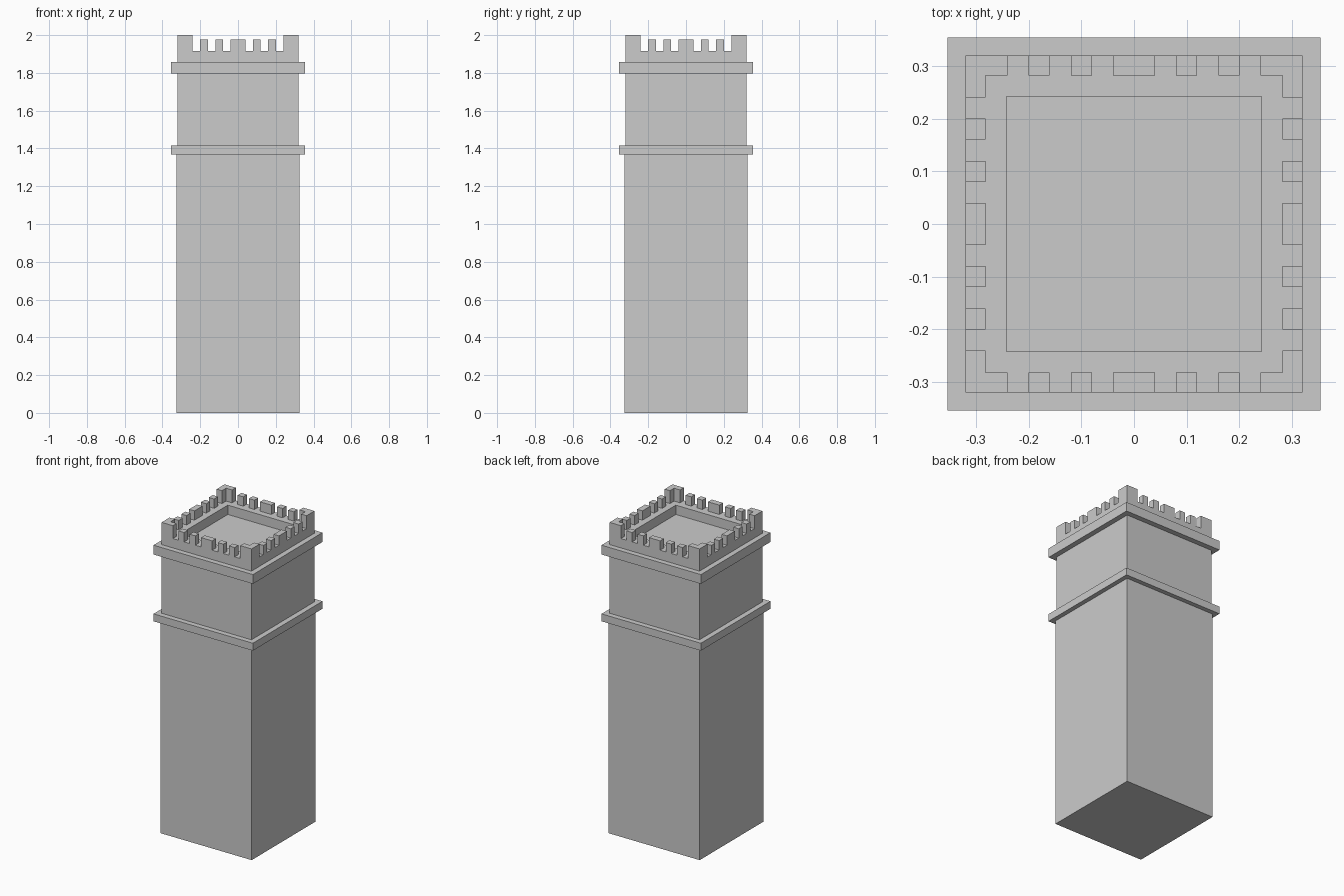
import bpy, bmesh
from math import pi
from mathutils import Matrix

if "Cube" in bpy.data.objects:
    bpy.data.objects.remove(bpy.data.objects["Cube"])


def finish(bm, name):
    bmesh.ops.recalc_face_normals(bm, faces=bm.faces)
    mesh = bpy.data.meshes.new(name)
    bm.to_mesh(mesh)
    bm.free()
    obj = bpy.data.objects.new(name, mesh)
    bpy.context.collection.objects.link(obj)
    return obj


def prism(bm, outline, z0, z1, turn):
    """Extrude an outline upward and turn it about the tower axis."""
    rot = Matrix.Rotation(turn, 4, 'Z')
    low = [bm.verts.new(rot @ Matrix.Translation((x, y, z0)).translation) for x, y in outline]
    high = [bm.verts.new(v.co + (rot @ Matrix.Translation((0, 0, z1 - z0))).translation) for v in low]
    n = len(outline)
    bm.faces.new(low)
    bm.faces.new(high)
    for i in range(n):
        j = (i + 1) % n
        bm.faces.new((low[i], low[j], high[j], high[i]))


SHAFT, BAND, UPPER, INNER, FLOOR = 0.325, 0.354, 0.32, 0.282, 0.242
LEDGE, FLOOR_Z = 1.917, 1.857

# Tower body: square stepped profile (half width, height), ending in the sunken roof
profile = [(SHAFT, 0), (SHAFT, 1.367), (BAND, 1.367), (BAND, 1.415),
           (UPPER, 1.415), (UPPER, 1.797), (BAND, 1.797), (BAND, 1.857),
           (UPPER, 1.857), (UPPER, LEDGE), (FLOOR, LEDGE), (FLOOR, FLOOR_Z)]
bm = bmesh.new()
rings = [[bm.verts.new((sx * h, sy * h, z))
          for sx, sy in ((-1, -1), (1, -1), (1, 1), (-1, 1))] for h, z in profile]
for a, b in zip(rings, rings[1:]):
    for i in range(4):
        j = (i + 1) % 4
        bm.faces.new((a[i], a[j], b[j], b[i]))
bm.faces.new(rings[0])
bm.faces.new(rings[-1])
finish(bm, "tower_body")

# Low merlons along each side
bm = bmesh.new()
for side in range(4):
    for x0, x1 in ((-0.2, -0.16), (-0.12, -0.08), (-0.04, 0.04), (0.08, 0.12), (0.16, 0.2)):
        prism(bm, [(x0, -UPPER), (x1, -UPPER), (x1, -INNER), (x0, -INNER)],
              LEDGE, 1.977, side * pi / 2)
finish(bm, "side_merlons")

# Tall L-shaped merlons on the corners
bm = bmesh.new()
corner = [(UPPER, UPPER), (0.24, UPPER), (0.24, INNER),
          (INNER, INNER), (INNER, 0.24), (UPPER, 0.24)]
for side in range(4):
    prism(bm, corner, LEDGE, 2.0, side * pi / 2)
finish(bm, "corner_merlons")
